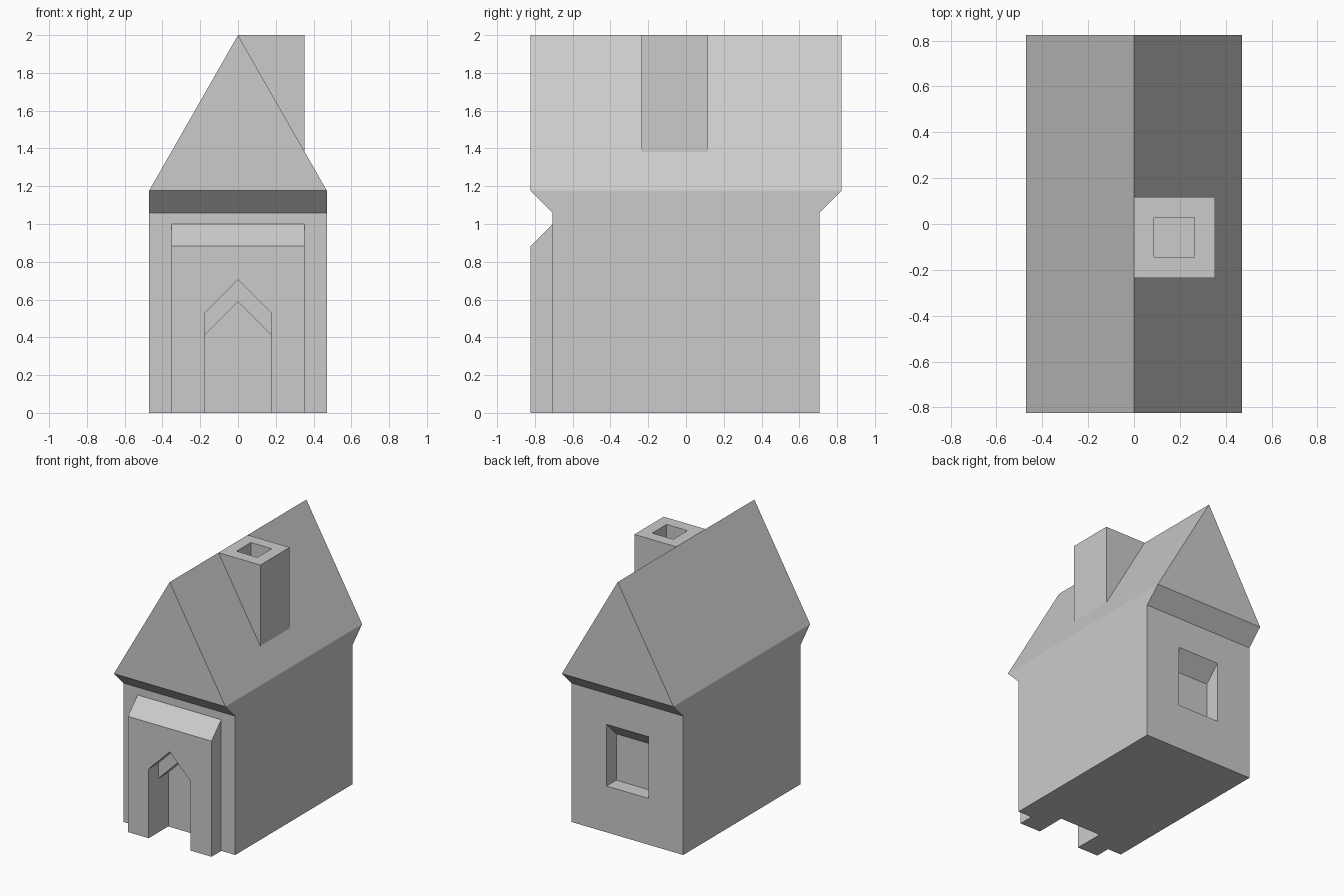
import bpy
import bmesh

if "Cube" in bpy.data.objects:
    bpy.data.objects.remove(bpy.data.objects["Cube"])

U = 2 / 17  # building module: every wall step is one or more modules


def prism(name, profile, axis, lo, hi):
    """Extrude a profile along x (points are y, z) or along y (points are x, z)."""
    place = (lambda t, a, b: (t, a, b)) if axis == "X" else (lambda t, a, b: (a, t, b))
    bm = bmesh.new()
    face = bm.faces.new([bm.verts.new(place(lo, a, b)) for a, b in profile])
    new = bmesh.ops.extrude_face_region(bm, geom=[face])["geom"]
    moved = [v for v in new if isinstance(v, bmesh.types.BMVert)]
    bmesh.ops.translate(bm, verts=moved, vec=place(hi - lo, 0, 0))
    bmesh.ops.recalc_face_normals(bm, faces=bm.faces)
    mesh = bpy.data.meshes.new(name)
    bm.to_mesh(mesh)
    bm.free()
    obj = bpy.data.objects.new(name, mesh)
    bpy.context.collection.objects.link(obj)
    return obj


def carve(obj, cutter):
    """Subtract the cutter, then throw it away."""
    mod = obj.modifiers.new("cut", "BOOLEAN")
    mod.operation, mod.solver, mod.object = "DIFFERENCE", "EXACT", cutter
    bpy.context.view_layer.objects.active = obj
    bpy.ops.object.modifier_apply(modifier=mod.name)
    bpy.data.objects.remove(cutter)


def open_side(obj, test):
    """Remove the hidden face where one part sits on another."""
    bm = bmesh.new()
    bm.from_mesh(obj.data)
    bm.normal_update()
    hidden = [f for f in bm.faces if test(f.normal, f.calc_center_median())]
    bmesh.ops.delete(bm, geom=hidden, context="FACES")
    bm.to_mesh(obj.data)
    bm.free()


def arch(spring):
    w = 1.5 * U
    return [(-w, -0.1), (w, -0.1), (w, spring), (0, spring + w), (-w, spring)]


wall, eave = 6 * U, 7 * U        # half depths of walls and roof
half, top = 4 * U, 10 * U        # half width, eave height

# Walls, flaring out under the gables
walls = prism("walls", [(-wall, 0), (wall, 0), (wall, 9 * U), (eave, top),
                        (-eave, top), (-wall, 9 * U)], "X", -half, half)
# Inner door recess
carve(walls, prism("door_cutter", arch(3.5 * U), "Y", -1, -5 * U))
# Back window recess with sloping head
carve(walls, prism("window_cutter", [(5 * U, 3 * U), (7 * U, 3 * U), (7 * U, 8 * U),
                                     (5 * U, 6 * U)], "X", -1.5 * U, 1.5 * U))
open_side(walls, lambda n, c: n.z > 0.9 and c.z > top - 0.01)

# Gable roof
roof = prism("roof", [(-half, top), (half, top), (0, 2)], "Y", -eave, eave)
open_side(roof, lambda n, c: n.z < -0.9)

# Porch with sloping top and taller doorway
porch = prism("porch", [(-eave, 0), (-wall, 0), (-wall, 8.5 * U), (-eave, 7.5 * U)],
              "X", -3 * U, 3 * U)
carve(porch, prism("porch_cutter", arch(4.5 * U), "Y", -1, -0.5))
open_side(porch, lambda n, c: n.y > 0.9)

# Chimney, resting on the right roof slope, with a square flue
cw = 3 * U
chimney = prism("chimney", [(0, 2), (cw, 2), (cw, 2 - (2 - top) * cw / half)],
                "Y", -2 * U, U)
flue = [(0.75 * U, 2 - U), (2.25 * U, 2 - U), (2.25 * U, 2.1), (0.75 * U, 2.1)]
carve(chimney, prism("flue_cutter", flue, "Y", -1.22 * U, 0.25 * U))
open_side(chimney, lambda n, c: n.z < -0.1)
